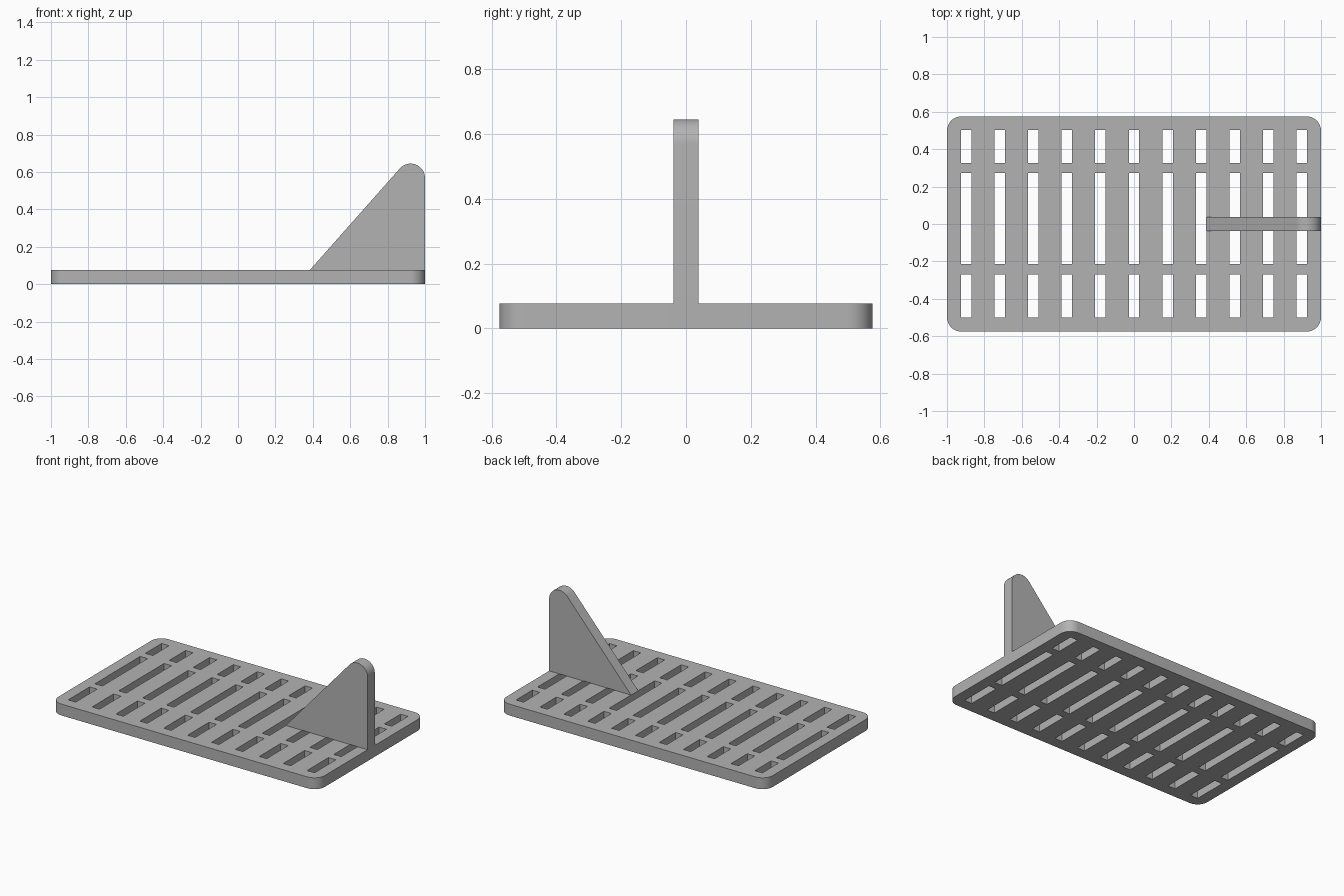
import bpy
import bmesh
from math import atan2, asin, cos, sin, pi, hypot

old = bpy.data.objects.get("Cube")
if old:
    bpy.data.objects.remove(old, do_unlink=True)

LENGTH, WIDTH, THICK = 2.0, 1.15, 0.077
CORNER = 0.077

grey = bpy.data.materials.new("plain grey")
grey.use_nodes = True
grey.diffuse_color = (0.45, 0.45, 0.45, 1)
grey.node_tree.nodes["Principled BSDF"].inputs["Base Color"].default_value = grey.diffuse_color


def arc(cx, cy, r, start, end, steps=12):
    """Points along a circular arc."""
    angles = [start + (end - start) * i / steps for i in range(steps + 1)]
    return [(cx + r * cos(a), cy + r * sin(a)) for a in angles]


def rectangle(x0, x1, y0, y1):
    return [(x0, y0), (x1, y0), (x1, y1), (x0, y1)]


def extruded(name, loops, depth):
    """Filled outline (first loop) with holes (other loops), as a centred slab."""
    curve = bpy.data.curves.new(name, "CURVE")
    curve.dimensions = "2D"
    curve.fill_mode = "BOTH"
    curve.extrude = depth / 2
    for loop in loops:
        spline = curve.splines.new("POLY")
        spline.points.add(len(loop) - 1)
        for point, (x, y) in zip(spline.points, loop):
            point.co = (x, y, 0, 1)
        spline.use_cyclic_u = True
    obj = bpy.data.objects.new(name, curve)
    bpy.context.collection.objects.link(obj)
    bpy.ops.object.select_all(action="DESELECT")
    bpy.context.view_layer.objects.active = obj
    obj.select_set(True)
    bpy.ops.object.convert(target="MESH")
    obj = bpy.context.view_layer.objects.active

    # weld the caps to the walls
    bm = bmesh.new()
    bm.from_mesh(obj.data)
    bmesh.ops.remove_doubles(bm, verts=bm.verts, dist=0.0005)
    bmesh.ops.recalc_face_normals(bm, faces=bm.faces)
    bm.to_mesh(obj.data)
    bm.free()
    obj.data.materials.clear()
    obj.data.materials.append(grey)
    bpy.ops.object.shade_smooth_by_angle()
    return obj


# Slotted base plate with rounded corners
cx, cy = LENGTH / 2 - CORNER, WIDTH / 2 - CORNER
outline = []
for i, (sx, sy) in enumerate([(1, 1), (-1, 1), (-1, -1), (1, -1)]):
    outline += arc(sx * cx, sy * cy, CORNER, i * pi / 2, (i + 1) * pi / 2)

slots = []
for i in range(11):
    x = (i - 5) * 0.1793
    for y0, y1 in [(-0.5, -0.27), (-0.214, 0.272), (0.327, 0.502)]:
        slots.append(rectangle(x - 0.028, x + 0.028, y0, y1))

plate = extruded("base_plate", [outline] + slots, THICK)
plate.location.z = THICK / 2

# Upright triangular fin with a rounded tip, flush with the left end
tip_r = 0.077
tip_x, tip_z = LENGTH / 2 - tip_r, 0.645 - tip_r
toe_x = 0.385
dx, dz = tip_x - toe_x, tip_z - THICK
tangent = atan2(dz, dx) + asin(tip_r / hypot(dx, dz)) + pi / 2
profile = [(toe_x, THICK), (LENGTH / 2, THICK)]
profile += arc(tip_x, tip_z, tip_r, 0, tangent, 20)
fin = extruded("upright_fin", [profile], 0.077)
fin.rotation_euler.x = pi / 2
